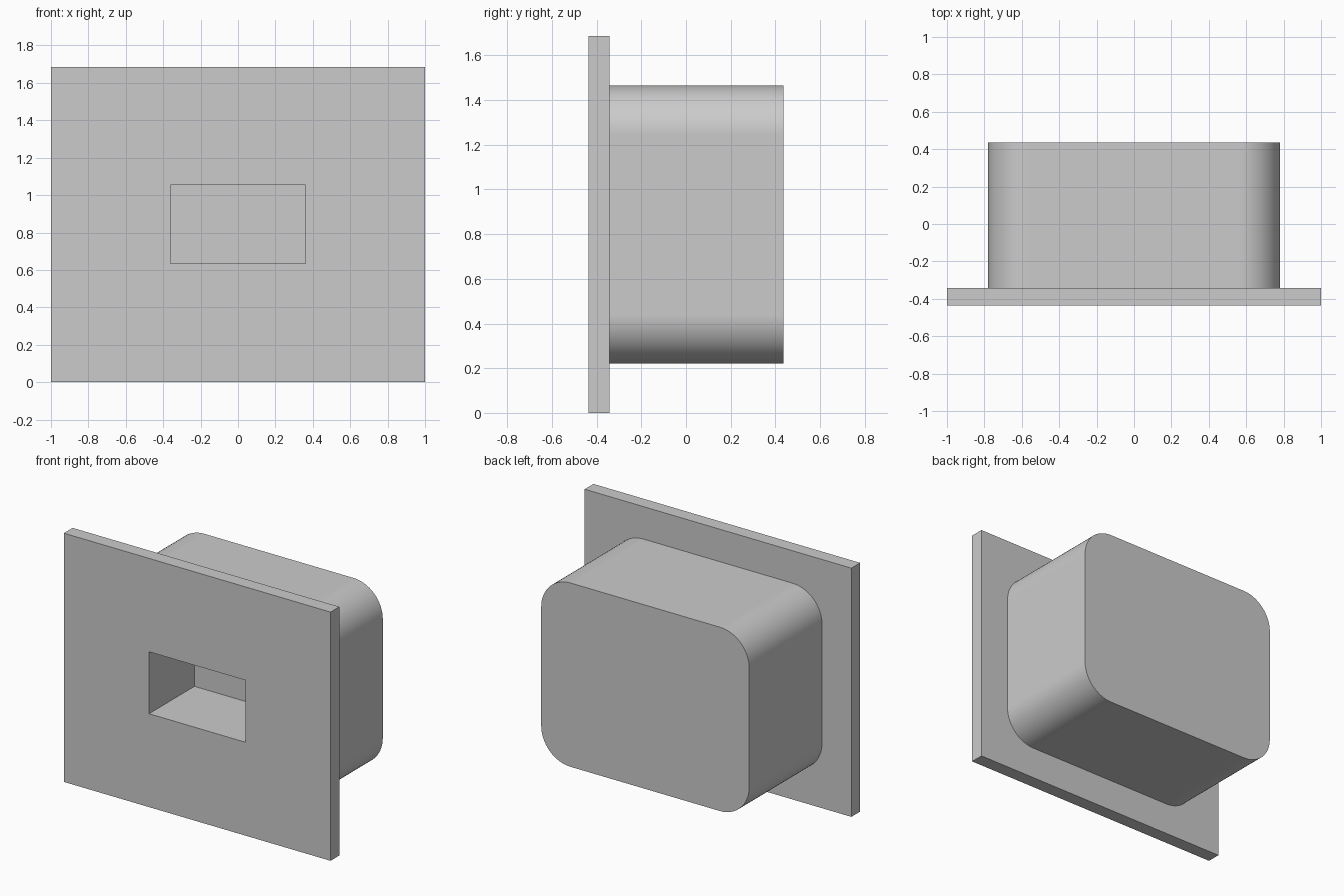
import bpy, bmesh, math

cube = bpy.data.objects.get("Cube")
if cube:
    bpy.data.objects.remove(cube, do_unlink=True)

FRONT, SEAM, BACK = -0.437, -0.343, 0.437
HEIGHT = 1.686
MID = HEIGHT / 2

grey = bpy.data.materials.new("plain_grey")
grey.use_nodes = True
grey.diffuse_color = (0.6, 0.6, 0.6, 1)
grey.node_tree.nodes["Principled BSDF"].inputs["Base Color"].default_value = (0.6, 0.6, 0.6, 1)


def block(name, width, height, y0, y1, radius=0, segments=16):
    """Rectangle centred on the plate, with optional round corners, extruded in y."""
    hw, hh = width / 2 - radius, height / 2 - radius
    steps = segments if radius else 0
    bm = bmesh.new()
    ring = []
    for i, (sx, sz) in enumerate([(1, 1), (-1, 1), (-1, -1), (1, -1)]):
        for s in range(steps + 1):
            a = math.pi / 2 * (i + s / max(steps, 1))
            ring.append(bm.verts.new((sx * hw + radius * math.cos(a), y0,
                                      MID + sz * hh + radius * math.sin(a))))
    face = bm.faces.new(ring)
    ext = bmesh.ops.extrude_face_region(bm, geom=[face])
    verts = [v for v in ext["geom"] if isinstance(v, bmesh.types.BMVert)]
    bmesh.ops.translate(bm, vec=(0, y1 - y0, 0), verts=verts)
    bmesh.ops.recalc_face_normals(bm, faces=bm.faces)
    mesh = bpy.data.meshes.new(name)
    bm.to_mesh(mesh)
    bm.free()
    mesh.materials.append(grey)
    obj = bpy.data.objects.new(name, mesh)
    bpy.context.collection.objects.link(obj)
    return obj


# Front plate, rounded housing behind it, and the pocket cutter
plate = block("plate_and_housing", 2, HEIGHT, FRONT, SEAM)
housing = block("housing", 1.56, 1.246, SEAM - 0.04, BACK, radius=0.22)
pocket = block("pocket_cutter", 0.722, 0.42, FRONT - 0.1, FRONT + 0.486)

# Join the housing to the plate, then cut the pocket
bpy.ops.object.select_all(action="DESELECT")
bpy.context.view_layer.objects.active = plate
plate.select_set(True)
for part, operation in ((housing, "UNION"), (pocket, "DIFFERENCE")):
    part.hide_render = True
    mod = plate.modifiers.new(part.name, "BOOLEAN")
    mod.object, mod.operation, mod.solver = part, operation, "EXACT"
    bpy.ops.object.modifier_apply(modifier=mod.name)
    bpy.data.objects.remove(part, do_unlink=True)

# Smooth round corners with crisp flat faces
bpy.ops.object.shade_smooth_by_angle(angle=math.radians(30))
weighted = plate.modifiers.new("flat_face_normals", "WEIGHTED_NORMAL")
weighted.keep_sharp = True
